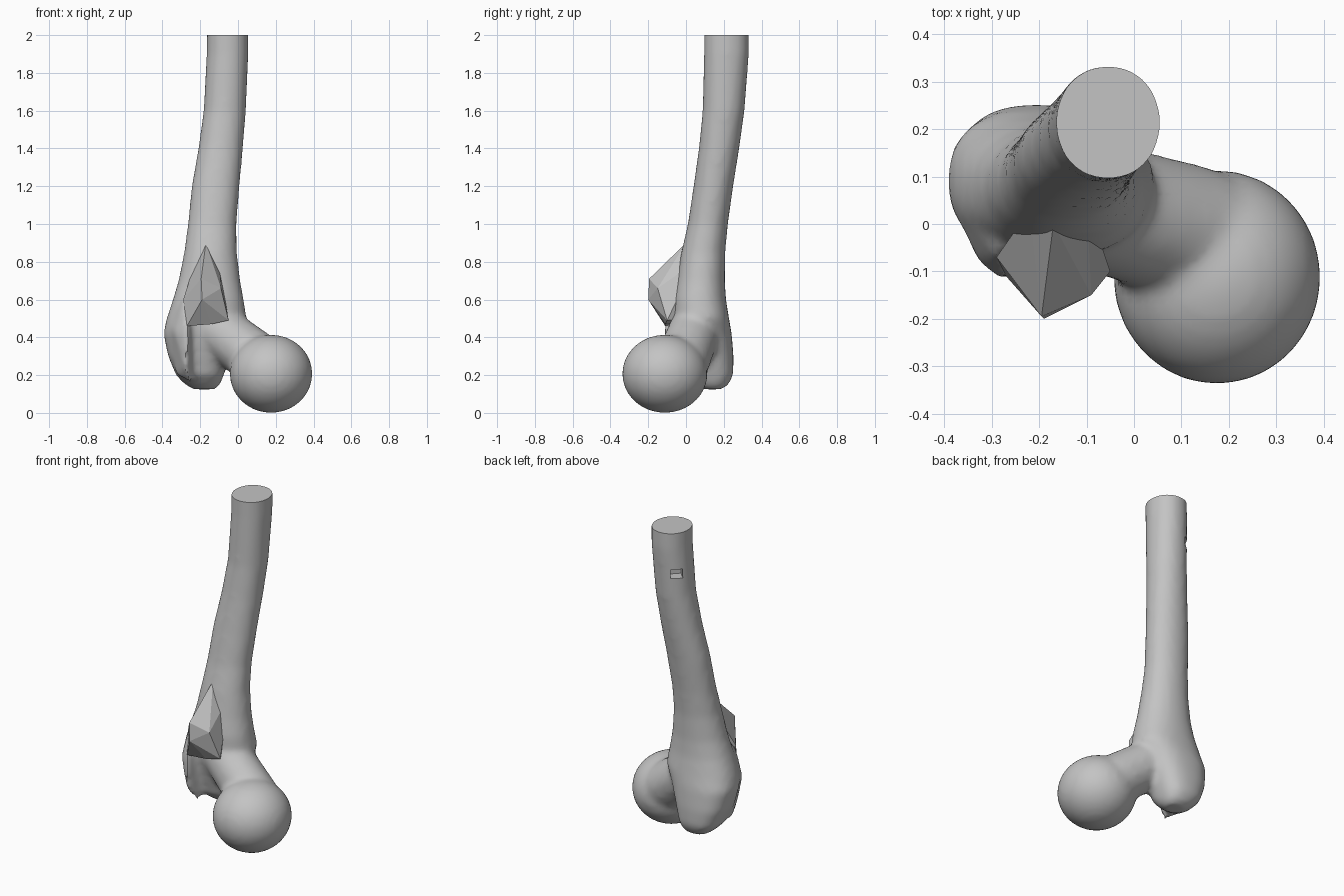
import bpy, bmesh, math
from mathutils import Vector, Matrix

if "Cube" in bpy.data.objects:
    bpy.data.objects.remove(bpy.data.objects["Cube"])

bone_mat = bpy.data.materials.new("bone grey")
bone_mat.diffuse_color = (0.55, 0.55, 0.55, 1)
bone_mat.use_nodes = True
bone_mat.node_tree.nodes["Principled BSDF"].inputs["Base Color"].default_value = bone_mat.diffuse_color


def make_object(name, bm):
    bmesh.ops.recalc_face_normals(bm, faces=bm.faces)
    me = bpy.data.meshes.new(name)
    bm.to_mesh(me)
    bm.free()
    ob = bpy.data.objects.new(name, me)
    bpy.context.collection.objects.link(ob)
    me.materials.append(bone_mat)
    bpy.ops.object.select_all(action='DESELECT')
    bpy.context.view_layer.objects.active = ob
    ob.select_set(True)
    return ob


def loft(bm, rings, n=32):
    """Stacked superellipse rings: z, x min, x max, y min, y max, power."""
    loops = []
    for z, x0, x1, y0, y1, p in rings:
        loop = []
        for i in range(n):
            a = 2 * math.pi * i / n
            c, s = math.cos(a), math.sin(a)
            x = (x0 + x1) / 2 + (x1 - x0) / 2 * math.copysign(abs(c) ** (2 / p), c)
            y = (y0 + y1) / 2 + (y1 - y0) / 2 * math.copysign(abs(s) ** (2 / p), s)
            loop.append(bm.verts.new((x, y, z)))
        loops.append(loop)
    for a, b in zip(loops, loops[1:]):
        for i in range(n):
            j = (i + 1) % n
            bm.faces.new((a[i], a[j], b[j], b[i]))
    bm.faces.new(loops[0])
    bm.faces.new(loops[-1])


def hull(bm, points):
    """Closed convex solid around the points, added to bm."""
    tmp = bmesh.new()
    for p in points:
        tmp.verts.new(p)
    res = bmesh.ops.convex_hull(tmp, input=tmp.verts)
    junk = [g for g in res["geom_interior"] if isinstance(g, bmesh.types.BMVert)]
    bmesh.ops.delete(tmp, geom=junk, context='VERTS')
    me = bpy.data.meshes.new("tmp")
    tmp.to_mesh(me)
    tmp.free()
    bm.from_mesh(me)
    bpy.data.meshes.remove(me)


def ball_points(centre, r, n=20):
    c = Vector(centre)
    pts = [c + Vector((0, 0, r)), c - Vector((0, 0, r))]
    for k in range(1, n // 2):
        t = math.pi * k / (n // 2)
        for i in range(n):
            a = 2 * math.pi * i / n
            pts.append(c + r * Vector((math.sin(t) * math.cos(a),
                                       math.sin(t) * math.sin(a), math.cos(t))))
    return pts


bm = bmesh.new()
# Shaft flaring down into the large outer knob
loft(bm, [
    (2.10, -0.163, 0.055, 0.095, 0.333, 2.1),
    (1.90, -0.166, 0.055, 0.095, 0.333, 2.1),
    (1.60, -0.182, 0.042, 0.088, 0.310, 2.1),
    (1.40, -0.210, 0.026, 0.068, 0.282, 2.1),
    (1.20, -0.245, 0.008, 0.040, 0.250, 2.1),
    (1.00, -0.265, -0.008, 0.010, 0.222, 2.1),
    (0.85, -0.285, -0.006, -0.025, 0.208, 2.1),
    (0.70, -0.315, 0.012, -0.050, 0.206, 2.1),
    (0.60, -0.345, 0.030, -0.068, 0.212, 2.2),
    (0.50, -0.378, 0.045, -0.070, 0.228, 2.3),
    (0.42, -0.395, 0.000, -0.060, 0.242, 2.4),
    (0.30, -0.370, -0.045, -0.030, 0.252, 2.5),
    (0.20, -0.328, -0.075, 0.000, 0.250, 2.5),
    (0.15, -0.280, -0.095, 0.050, 0.225, 2.4),
    (0.125, -0.235, -0.120, 0.090, 0.190, 2.2)])
# Neck
hull(bm, ball_points((-0.12, 0.05, 0.45), 0.135) + ball_points((0.12, -0.02, 0.27), 0.145))
# Ball head
bmesh.ops.create_uvsphere(bm, u_segments=40, v_segments=24, radius=1,
                          matrix=Matrix.Translation((0.175, -0.112, 0.207))
                          @ Matrix.Diagonal((0.219, 0.226, 0.207, 1)))
# Front ridge of the outer knob
hull(bm, [(-0.38, 0.03, 0.46), (-0.33, -0.08, 0.42), (-0.26, -0.13, 0.42),
          (-0.28, -0.10, 0.24), (-0.25, -0.04, 0.16), (-0.33, 0.03, 0.20),
          (-0.28, -0.07, 0.62), (-0.22, 0.10, 0.20), (-0.22, 0.10, 0.62)])

bone = make_object("bone_body", bm)
rem = bone.modifiers.new("blend", 'REMESH')
rem.mode = 'VOXEL'
rem.voxel_size = 0.018
smo = bone.modifiers.new("soften", 'SMOOTH')
smo.factor = 0.5
smo.iterations = 6
for m in ("blend", "soften"):
    bpy.ops.object.modifier_apply(modifier=m)

# Flat cut end of the shaft
bm = bmesh.new()
bm.from_mesh(bone.data)
cut = bmesh.ops.bisect_plane(bm, geom=bm.verts[:] + bm.edges[:] + bm.faces[:], dist=1e-5,
                             plane_co=(0, 0, 2), plane_no=(0, 0, 1), clear_outer=True)
rim = [g for g in cut["geom_cut"] if isinstance(g, bmesh.types.BMEdge)]
bmesh.ops.contextual_create(bm, geom=rim)
bm.to_mesh(bone.data)
bm.free()

# Small hole near the cut end, on the outer back side
bm = bmesh.new()
bmesh.ops.create_cube(bm, size=1, matrix=Matrix.Translation((-0.135, 0.285, 1.75))
                      @ Matrix.Rotation(math.radians(45), 4, 'Z')
                      @ Matrix.Diagonal((0.07, 0.12, 0.055, 1)))
cutter = make_object("hole_cutter", bm)
cutter.hide_render = True
bpy.ops.object.select_all(action='DESELECT')
bpy.context.view_layer.objects.active = bone
bone.select_set(True)
boo = bone.modifiers.new("hole", 'BOOLEAN')
boo.operation = 'DIFFERENCE'
boo.object = cutter
bpy.ops.object.modifier_apply(modifier="hole")
bpy.data.objects.remove(cutter)
bpy.ops.object.shade_smooth_by_angle(angle=math.radians(40))

# Small faceted inner knob on the front
bm = bmesh.new()
hull(bm, [(-0.17, 0.00, 0.90), (-0.195, -0.195, 0.71), (-0.19, -0.20, 0.60),
          (-0.09, -0.15, 0.66), (-0.05, -0.10, 0.49), (-0.14, -0.11, 0.47),
          (-0.27, -0.11, 0.46), (-0.29, -0.07, 0.60), (-0.22, 0.03, 0.82),
          (-0.10, 0.05, 0.80), (-0.15, 0.08, 0.50)])
make_object("inner_knob", bm)
